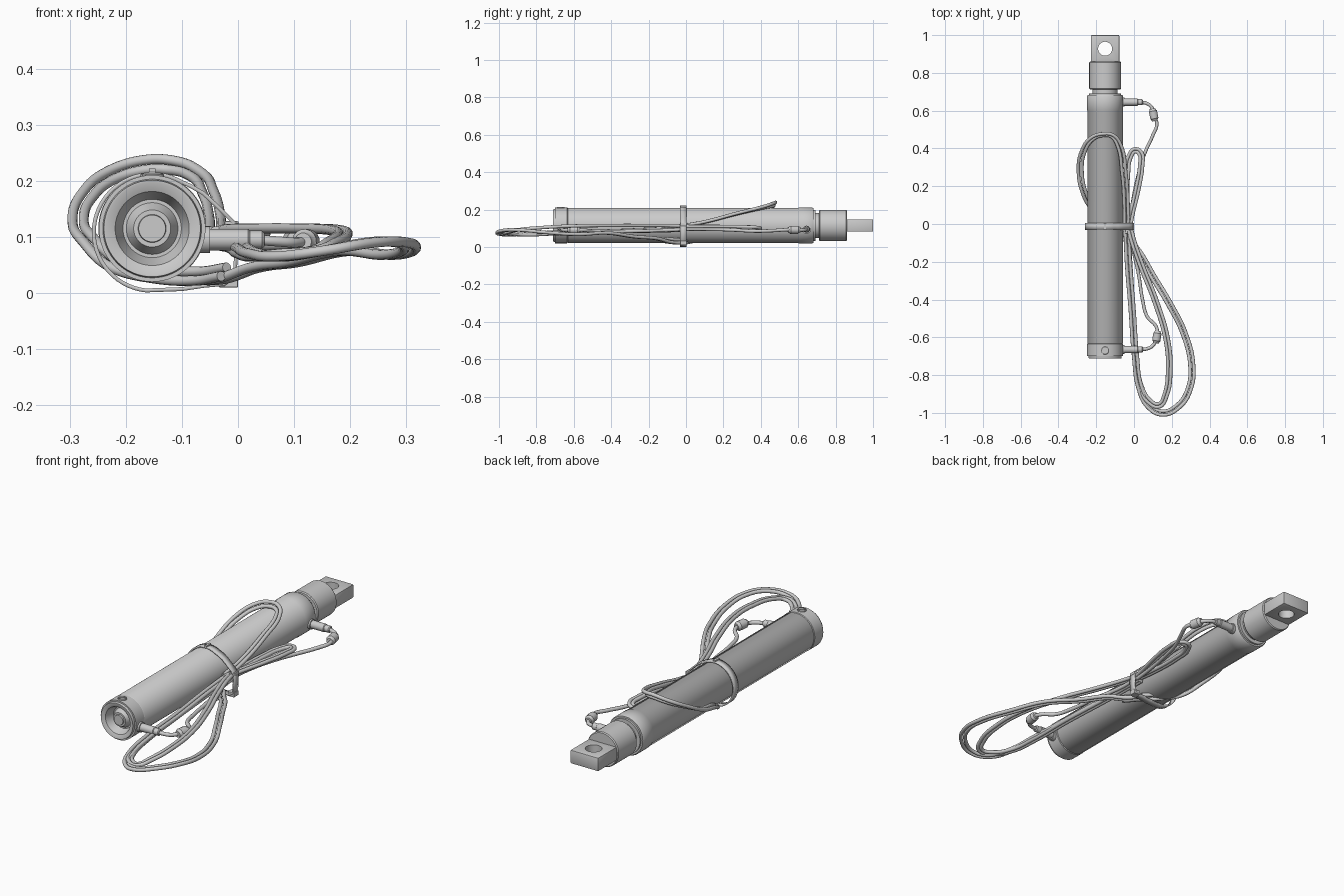
import bpy, bmesh, math
from mathutils import Vector as V

if "Cube" in bpy.data.objects:
    bpy.data.objects.remove(bpy.data.objects["Cube"])

CX, CZ = -0.153, 0.115
C = bpy.context


def finish(ob, angle=35):
    bpy.ops.object.select_all(action='DESELECT')
    ob.select_set(True)
    C.view_layer.objects.active = ob
    bpy.ops.object.shade_smooth_by_angle(angle=math.radians(angle))
    return ob


def from_bmesh(name, bm):
    bmesh.ops.recalc_face_normals(bm, faces=bm.faces)
    me = bpy.data.meshes.new(name)
    bm.to_mesh(me)
    bm.free()
    ob = bpy.data.objects.new(name, me)
    C.collection.objects.link(ob)
    return finish(ob)


def lathe(name, profile, origin, direction, n=56):
    """Revolve (radius, distance) pairs around a direction."""
    q = V((0, 0, 1)).rotation_difference(V(direction).normalized())
    bm = bmesh.new()
    rings = [[bm.verts.new(V(origin) + q @ V((r * math.cos(2 * math.pi * i / n),
              r * math.sin(2 * math.pi * i / n), d))) for i in range(n)] for r, d in profile]
    for a, b in zip(rings, rings[1:]):
        for i in range(n):
            j = (i + 1) % n
            bm.faces.new((a[i], a[j], b[j], b[i]))
    bmesh.ops.remove_doubles(bm, verts=bm.verts, dist=1e-5)
    return from_bmesh(name, bm)


def box(name, lo, hi, bevel=0.0):
    bpy.ops.mesh.primitive_cube_add(size=1, location=(V(lo) + V(hi)) / 2)
    ob = C.object
    ob.name = name
    ob.scale = V(hi) - V(lo)
    bpy.ops.object.transform_apply(location=False, rotation=False, scale=True)
    if bevel:
        m = ob.modifiers.new("bevel", 'BEVEL')
        m.width, m.segments = bevel, 2
    return ob


def cut(ob, cutter):
    m = ob.modifiers.new("cut", 'BOOLEAN')
    m.operation, m.object, m.solver = 'DIFFERENCE', cutter, 'EXACT'
    C.view_layer.objects.active = ob
    for mod in list(ob.modifiers):
        bpy.ops.object.modifier_apply(modifier=mod.name)
    bpy.data.objects.remove(cutter)
    finish(ob)


def tube(name, pts, r=0.009):
    cu = bpy.data.curves.new(name, 'CURVE')
    cu.dimensions, cu.resolution_u = '3D', 7
    cu.bevel_depth, cu.bevel_resolution, cu.use_fill_caps = r, 4, True
    s = cu.splines.new('BEZIER')
    s.bezier_points.add(len(pts) - 1)
    for bp, p in zip(s.bezier_points, pts):
        bp.co = p
        bp.handle_left_type = bp.handle_right_type = 'AUTO'
    ob = bpy.data.objects.new(name, cu)
    C.collection.objects.link(ob)
    bpy.ops.object.select_all(action='DESELECT')
    ob.select_set(True)
    C.view_layer.objects.active = ob
    bpy.ops.object.convert(target='MESH')
    finish(C.object, 50)


def twin_tube(name, pts, axis=(0, 0, 1), gap=0.02):
    """Two strands side by side, the second offset across the path."""
    pts = [V(p) for p in pts]
    second = []
    for i, p in enumerate(pts):
        t = pts[min(i + 1, len(pts) - 1)] - pts[max(i - 1, 0)]
        second.append(p + t.cross(V(axis)).normalized() * gap)
    tube(name + "_outer", pts)
    tube(name + "_inner", second)


# cylinder barrel with recessed base, grooves and gland
lathe("barrel", [(0, -.70), (.024, -.70), (.025, -.692), (.033, -.692), (.046, -.665), (.052, -.665),
                 (.066, -.705), (.082, -.712), (.086, -.712), (.088, -.70), (.095, -.70), (.095, -.635),
                 (.092, -.632), (.094, -.629), (.094, .60), (.096, .603), (.096, .675), (.092, .682),
                 (.084, .682), (.084, .692), (.064, .692), (0, .692)], (CX, 0, CZ), (0, 1, 0), 72)

# rod and rod head
lathe("piston_rod", [(0, .66), (.066, .66), (.066, .72), (0, .72)], (CX, 0, CZ), (0, 1, 0))
lathe("rod_head", [(0, .712), (.080, .712), (.084, .717), (.084, .855), (.080, .86), (0, .86)],
      (CX, 0, CZ), (0, 1, 0))

# flat mounting tang with pin hole
tang = box("mounting_tang", (CX - .075, .85, .082), (CX + .075, 1.0, .147), .004)
cut(tang, lathe("hole_cutter", [(0, 0), (.037, 0), (.037, .3), (0, .3)], (CX, .928, 0), (0, 0, 1), 40))

# slotted plug on top of the base end
plug = lathe("slotted_plug", [(0, .19), (.021, .19), (.021, .211), (.019, .213), (0, .213)],
             (CX, -.67, 0), (0, 0, 1), 32)
slot = box("slot_cutter", (-.03, -.004, -.005), (.03, .004, .02))
slot.location = (CX, -.67, .206)
slot.rotation_euler.z = math.radians(45)
C.view_layer.update()
cut(plug, slot)

# port fittings and inline connectors
for tag, y, cpos, cdir in (("front", .645, (.104, .578, .092), (.2, -1, 0)),
                           ("rear", -.665, (.121, -.598, .092), (.15, 1, 0))):
    lathe(tag + "_port_boss", [(0, 0), (.024, 0), (.024, .03), (0, .03)], (-.08, y, .095), (1, 0, 0), 24)
    lathe(tag + "_port_fitting", [(0, 0), (.019, 0), (.019, .093), (.016, .096), (.016, .118),
                                  (.012, .122), (0, .122)], (-.075, y, .095), (1, 0, 0), 28)
    lathe(tag + "_connector", [(0, -.033), (.015, -.033), (.018, -.024), (.022, -.020), (.022, .020),
                               (.018, .024), (.015, .033), (0, .033)], cpos, cdir, 16)

# short hoses from the ports through the connectors into the bundle
tube("front_lead", [(.03, .645, .095), (.07, .637, .092), (.095, .615, .09), (.106, .575, .092),
                    (.121, .53, .092), (.10, .47, .088), (.055, .37, .085), (.025, .27, .09),
                    (-.005, .13, .095), (-.02, 0, .095), (-.02, -.1, .09)])
tube("rear_lead", [(.03, -.665, .095), (.07, -.66, .092), (.10, -.643, .09), (.122, -.595, .092),
                   (.118, -.545, .09), (.07, -.49, .085), (.045, -.40, .083), (.025, -.27, .085),
                   (-.01, -.1, .09), (-.015, 0, .095)])

# small loop beside the barrel, running on into the inner long loop
twin_tube("small_loop", [(-.04, -.05, .11), (-.048, .1, .10), (-.045, .27, .095), (-.032, .355, .095),
                         (.005, .398, .10), (.042, .375, .105), (.046, .31, .108), (.025, .18, .11),
                         (-.012, .02, .11), (-.022, -.05, .11)], gap=.016)
twin_tube("inner_long_loop", [(-.045, 0, .09), (-.035, -.2, .085), (-.015, -.5, .08), (0, -.72, .07),
                              (.025, -.86, .065), (.075, -.945, .07), (.135, -.968, .075), (.175, -.91, .09),
                              (.195, -.77, .104), (.182, -.61, .112), (.12, -.40, .115), (.045, -.21, .115),
                              (-.01, -.04, .113), (-.02, .02, .11)], (0, 0, -1), .017)

# tall loop arching over the barrel and passing underneath it
twin_tube("arched_loop", [(-.03, -.04, .11), (-.031, .1, .135), (-.043, .27, .18), (-.070, .42, .218),
                          (-.11, .47, .235), (-.16, .478, .238), (-.23, .455, .218), (-.28, .38, .175),
                          (-.295, .29, .13), (-.275, .17, .09), (-.225, .08, .045), (-.15, .02, .026),
                          (-.08, -.04, .022), (-.03, -.12, .030)], (0, 1, -.5))

# outer long loop
twin_tube("outer_long_loop", [(-.08, -.03, .022), (-.035, -.09, .026), (.02, -.16, .045), (.09, -.28, .055),
                              (.18, -.43, .075), (.255, -.58, .068), (.296, -.75, .078), (.283, -.87, .09),
                              (.23, -.955, .09), (.15, -.991, .075), (.085, -.955, .065), (.04, -.86, .07),
                              (.018, -.70, .08), (0, -.45, .085), (-.02, -.2, .095), (-.028, 0, .105)],
          (0, 0, -1), .02)

# strap around the barrel and hose bundle
outline = [(CX + .104 * math.cos(math.radians(a)), .108 + .104 * math.sin(math.radians(a)))
           for a in range(60, 266, 6)]
outline += [(-.10, .007), (-.06, .013), (-.025, .016), (-.006, .03), (-.003, .075), (-.004, .122),
            (-.03, .148), (-.062, .178), (-.085, .191)]
bm = bmesh.new()
rows = [[bm.verts.new((x, y, z)) for x, z in outline] for y in (-.031, .004)]
for i in range(len(outline)):
    j = (i + 1) % len(outline)
    bm.faces.new((rows[0][i], rows[0][j], rows[1][j], rows[1][i]))
strap = from_bmesh("strap", bm)
sol = strap.modifiers.new("thickness", 'SOLIDIFY')
sol.thickness, sol.offset = .007, 0
box("strap_clasp", (-.034, -.031, .010), (0, .004, .032), .002)
box("strap_corner", (-.024, -.031, .113), (.001, .004, .128), .002)
box("strap_nub", (CX - .006, -.031, .205), (CX + .006, .004, .222), .001)
